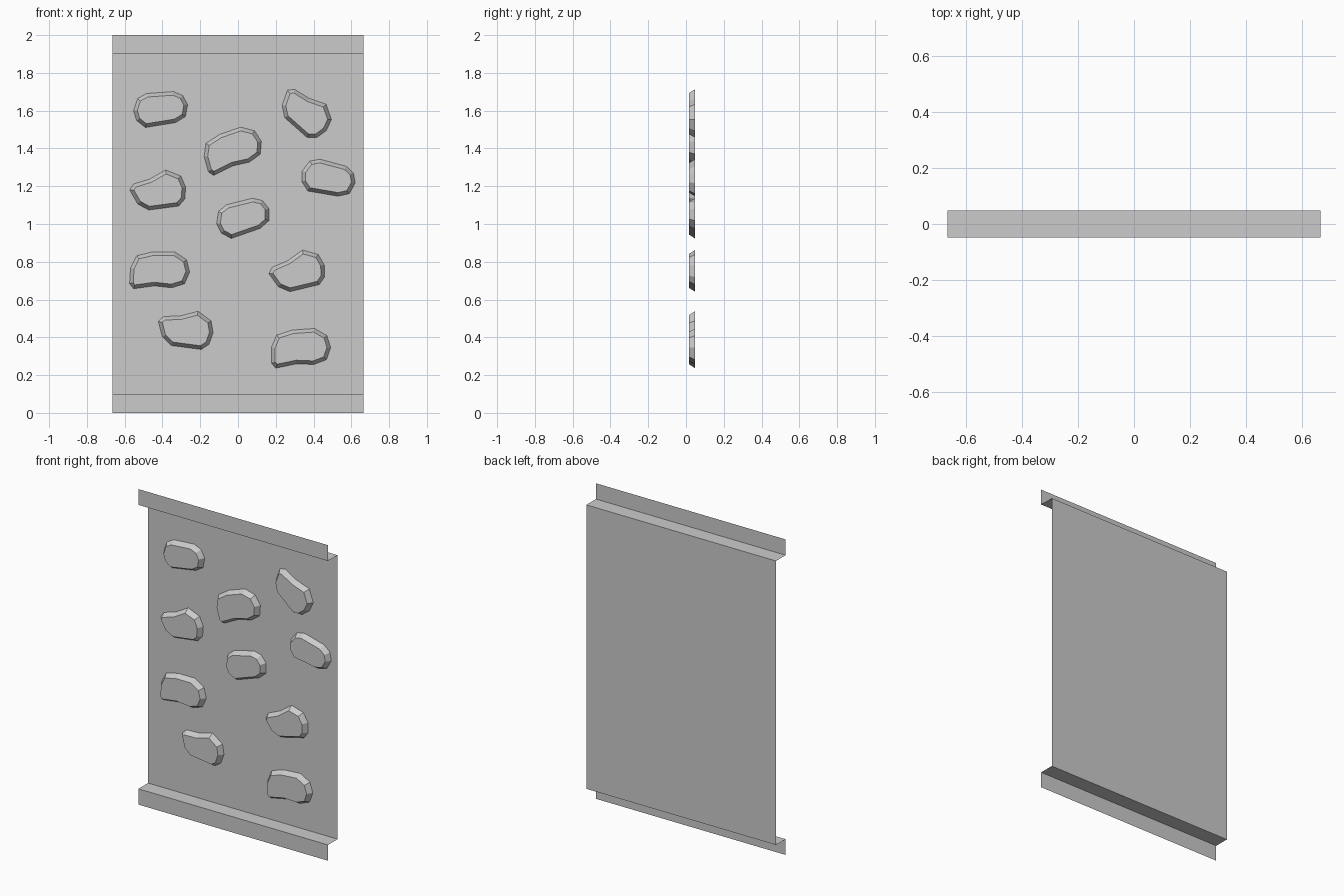
import bpy, bmesh
from math import radians
from mathutils import Matrix, Vector

if "Cube" in bpy.data.objects:
    bpy.data.objects.remove(bpy.data.objects["Cube"])

HALF_W, Y_FRONT, Y_BACK = 0.665, -0.048, 0.048


def finish(name, bm):
    mesh = bpy.data.meshes.new(name)
    bm.to_mesh(mesh)
    bm.free()
    obj = bpy.data.objects.new(name, mesh)
    bpy.context.collection.objects.link(obj)
    return obj


# Wall sheet: folded profile (y, z) swept across the width
profile = [(Y_FRONT, 0), (Y_FRONT, 0.1), (Y_BACK, 0.1),
           (Y_BACK, 1.9), (Y_FRONT, 1.9), (Y_FRONT, 2)]
bm = bmesh.new()
rows = [[bm.verts.new((x, y, z)) for x in (-HALF_W, HALF_W)] for y, z in profile]
for (a, b), (c, d) in zip(rows, rows[1:]):
    bm.faces.new((a, b, d, c))
finish("wall_sheet", bm)

# Stone outlines (x, z), clockwise from the left
OVAL = [(-.143, -.005), (-.122, .058), (-.074, .085), (.069, .095), (.117, .074),
        (.143, .027), (.132, -.037), (.08, -.069), (-.08, -.095), (-.127, -.058)]
BEAN = [(-.138, -.1), (-.159, -.074), (-.154, .011), (-.122, .074), (-.037, .095),
        (.08, .095), (.143, .053), (.159, -.011), (.132, -.074), (.064, -.095),
        (-.027, -.085)]
PEAK = [(-.148, 0), (-.127, .032), (-.042, .058), (.042, .106), (.122, .074),
        (.148, .016), (.143, -.048), (.111, -.085), (-.048, -.106), (-.106, -.074)]


# Raised stone: outline turned, centred on (cx, cz), then bevelled out to the front
def stone(name, outline, cx, cz, angle):
    rot = Matrix.Rotation(radians(angle), 2)
    pts = [rot @ Vector(p) for p in outline]
    xs, zs = [p.x for p in pts], [p.y for p in pts]
    dx, dz = cx - (min(xs) + max(xs)) / 2, cz - (min(zs) + max(zs)) / 2
    bm = bmesh.new()
    face = bm.faces.new([bm.verts.new((p.x + dx, Y_BACK, p.y + dz)) for p in pts])
    face.normal_update()
    if face.normal.y > 0:
        face.normal_flip()
    bmesh.ops.inset_individual(bm, faces=[face], thickness=0.019, depth=0.033,
                               use_even_offset=True)
    finish(name, bm)


STONES = [(OVAL, -.41, 1.606, 0), (OVAL, .025, 1.03, 10), (OVAL, .479, 1.245, -19),
          (BEAN, -.028, 1.385, 19), (BEAN, -.415, .755, 0), (BEAN, .334, .342, 4),
          (PEAK, -.425, 1.18, 0), (PEAK, .311, .752, 6), (PEAK, -.277, .437, -15),
          (PEAK, .364, 1.585, -49)]
for i, args in enumerate(STONES):
    stone(f"stone_{i + 1}", *args)
